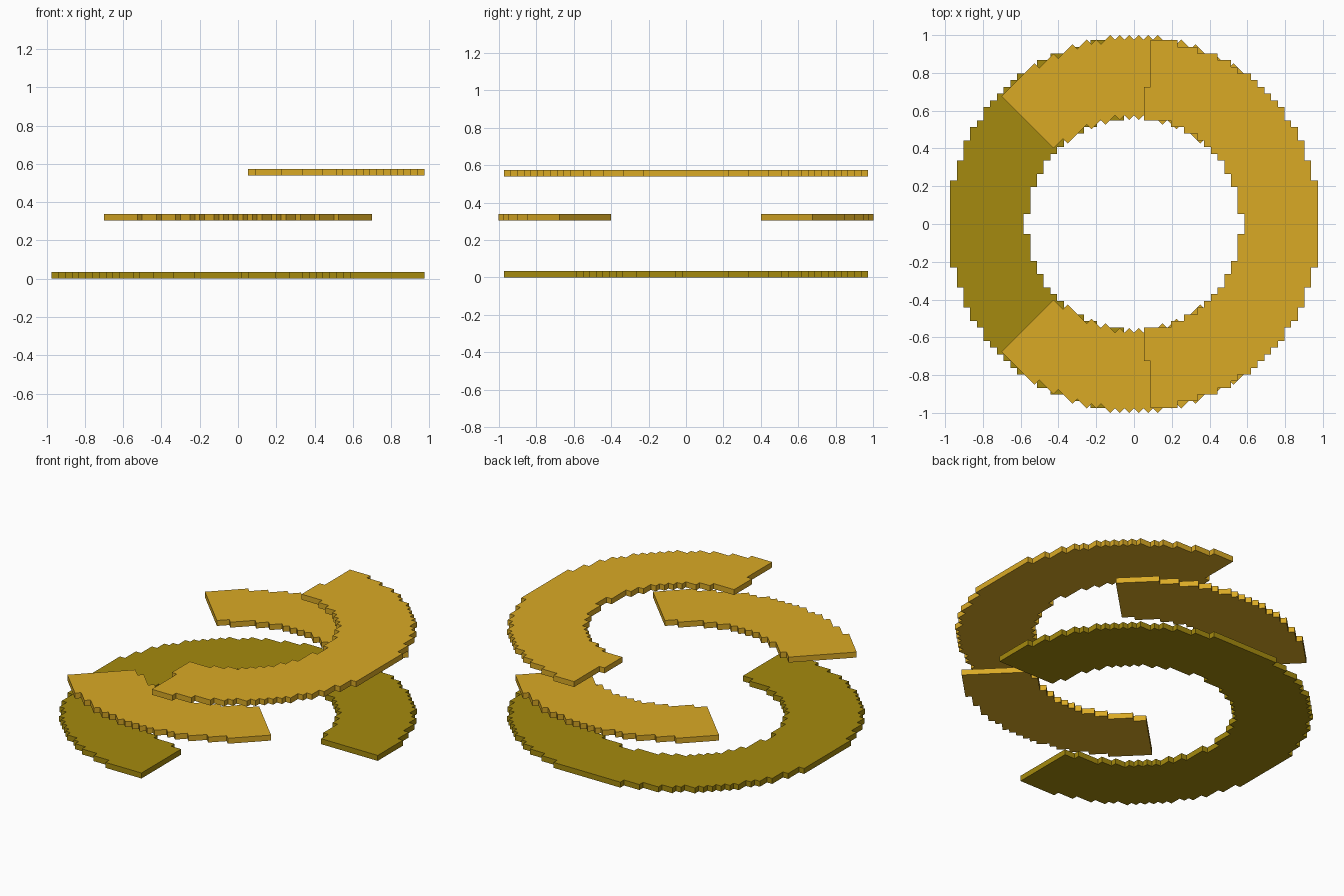
import bpy, bmesh, math

if "Cube" in bpy.data.objects:
    bpy.data.objects.remove(bpy.data.objects["Cube"])

C = 0.0354          # size of one stair step
THICK = 0.034       # plate thickness


def material(name, srgb):
    m = bpy.data.materials.new(name)
    lin = [(v / 255 / 12.92) if v < 10 else ((v / 255 + 0.055) / 1.055) ** 2.4 for v in srgb]
    m.diffuse_color = (*lin, 1)
    m.use_nodes = True
    m.node_tree.nodes["Principled BSDF"].inputs["Base Color"].default_value = m.diffuse_color
    return m


def stepped_arc(name, keep, z, mat, turn=0.0, shift=(0, 0)):
    """Flat ring piece made of square steps; keep(i, j) chooses the part of the ring."""
    bm = bmesh.new()
    verts = {}

    def vert(i, j):
        if (i, j) not in verts:
            x, y = (i - 0.5) * C, (j - 0.5) * C
            c, s = math.cos(turn), math.sin(turn)
            verts[i, j] = bm.verts.new((x * c - y * s + shift[0], x * s + y * c + shift[1], z))
        return verts[i, j]

    for i in range(-28, 29):
        for j in range(-28, 29):
            if 16.1 ** 2 <= i * i + j * j <= 774 and keep(i, j):
                bm.faces.new([vert(i, j), vert(i + 1, j), vert(i + 1, j + 1), vert(i, j + 1)])
    # thicken the sheet into a plate
    ext = bmesh.ops.extrude_face_region(bm, geom=bm.faces[:], use_keep_orig=True)
    bmesh.ops.translate(bm, vec=(0, 0, THICK),
                        verts=[g for g in ext["geom"] if isinstance(g, bmesh.types.BMVert)])
    bmesh.ops.recalc_face_normals(bm, faces=bm.faces[:])
    me = bpy.data.meshes.new(name)
    bm.to_mesh(me)
    bm.free()
    me.materials.append(mat)
    ob = bpy.data.objects.new(name, me)
    bpy.context.collection.objects.link(ob)
    return ob


gold = material("gold", (218, 170, 37))
olive = material("dark olive gold", (165, 138, 14))

# lower three-quarter ring, open at the front right
stepped_arc("lower_ring", lambda i, j: not (i > 0 and j < 0), 0.0, olive)

# two opposite quarter arcs, turned by 45 degrees
quarter = lambda i, j: i >= 0 and j >= 0
stepped_arc("middle_arc_back", quarter, 0.305, gold, math.radians(45))
stepped_arc("middle_arc_front", quarter, 0.305, gold, math.radians(225))

# upper half ring on the right
stepped_arc("upper_ring", lambda i, j: i > 0 and math.atan2(abs(j), i) < math.radians(84.5),
            0.54, gold)
